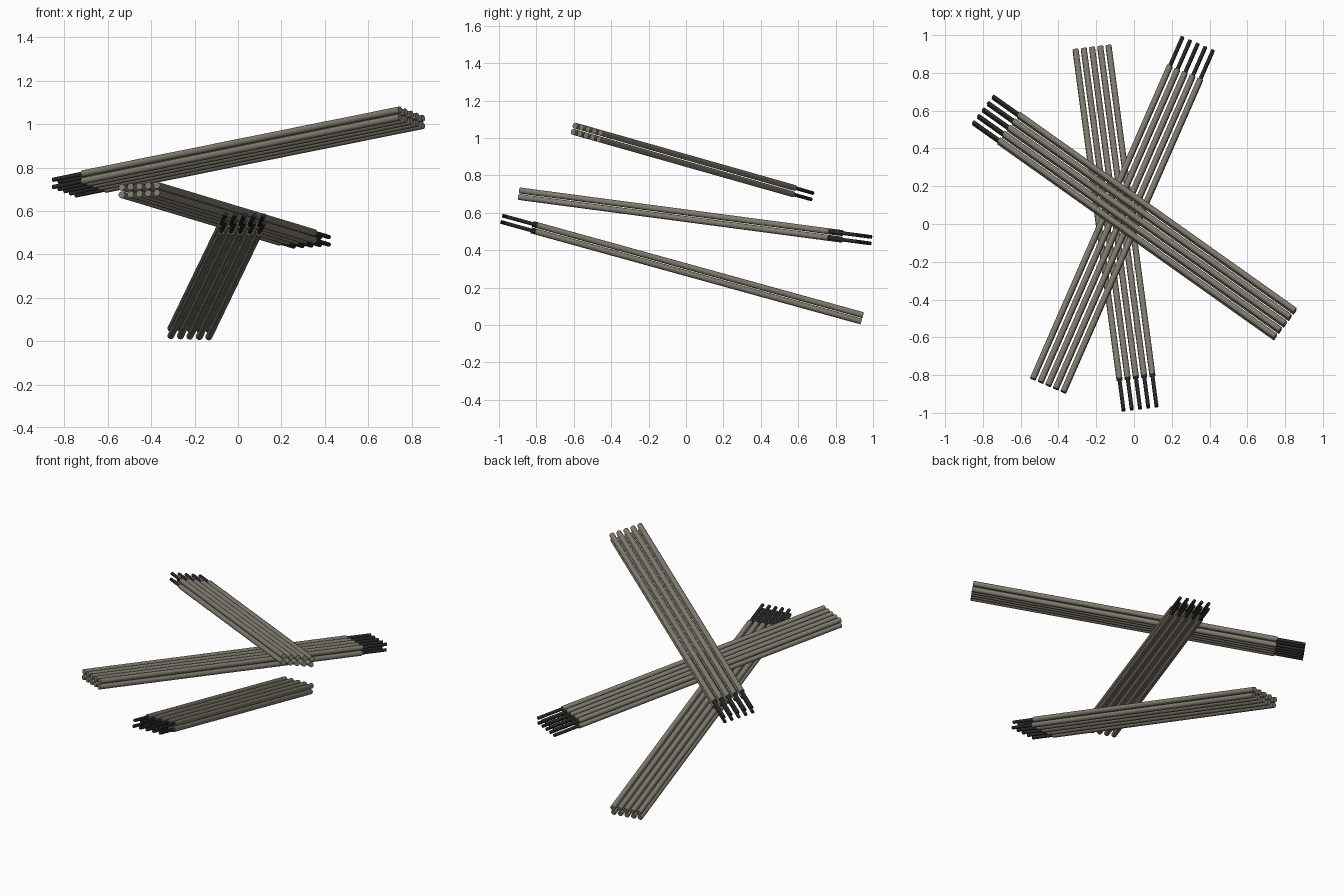
import bpy, bmesh
from mathutils import Vector, Matrix

cube = bpy.data.objects.get("Cube")
if cube:
    bpy.data.objects.remove(cube, do_unlink=True)

SIDES = 14
COAT_RADIUS, CORE_RADIUS = 0.016, 0.010
CORE_LENGTH = 0.17
ROW_STEP, LAYER_STEP = 0.044, 0.035
COLUMNS, LAYERS = 5, 2


def make_material(name, color):
    mat = bpy.data.materials.new(name)
    mat.use_nodes = True
    mat.diffuse_color = color
    bsdf = next(n for n in mat.node_tree.nodes if n.type == 'BSDF_PRINCIPLED')
    bsdf.inputs["Base Color"].default_value = color
    bsdf.inputs["Roughness"].default_value = 0.7
    return mat


coat_mat = make_material("grey brown coating", (0.22, 0.2, 0.16, 1))
core_mat = make_material("dark metal", (0.022, 0.022, 0.023, 1))


def add_cylinder(bm, start, end, radius):
    axis = end - start
    turn = axis.to_track_quat('Z', 'Y').to_matrix().to_4x4()
    bmesh.ops.create_cone(bm, cap_ends=True, segments=SIDES, radius1=radius,
                          radius2=radius, depth=axis.length,
                          matrix=Matrix.Translation((start + end) / 2) @ turn)


def finish(bm, name, mat):
    mesh = bpy.data.meshes.new(name)
    bm.to_mesh(mesh)
    bm.free()
    mesh.materials.append(mat)
    obj = bpy.data.objects.new(name, mesh)
    bpy.context.collection.objects.link(obj)
    bpy.ops.object.select_all(action='DESELECT')
    obj.select_set(True)
    bpy.context.view_layer.objects.active = obj
    bpy.ops.object.shade_smooth_by_angle()


def build_bundle(name, coated_end, bare_end):
    start, end = Vector(coated_end), Vector(bare_end)
    axis = (end - start).normalized()
    # The bundle lies in a plane tilted about the x axis
    normal = Vector((1, 0, 0)).cross(axis).normalized()
    if normal.z < 0:
        normal.negate()
    across = normal.cross(axis)
    coats, cores = bmesh.new(), bmesh.new()
    for column in range(COLUMNS):
        for layer in range(LAYERS):
            shift = (across * (column - (COLUMNS - 1) / 2) * ROW_STEP
                     + normal * (layer - (LAYERS - 1) / 2) * LAYER_STEP)
            neck = end - axis * CORE_LENGTH
            add_cylinder(coats, start + shift, neck + shift, COAT_RADIUS)
            add_cylinder(cores, neck - axis * 0.01 + shift, end + shift, CORE_RADIUS)
    finish(coats, name + "_rod_coatings", coat_mat)
    finish(cores, name + "_bare_tips", core_mat)


# Three crossed bundles, each given by its coated and bare end centres
build_bundle("upper", (0.8, -0.53, 1.03), (-0.8, 0.605, 0.708))
build_bundle("middle", (-0.455, -0.855, 0.697), (0.338, 0.955, 0.458))
build_bundle("lower", (-0.222, 0.93, 0.039), (0.032, -0.975, 0.565))
